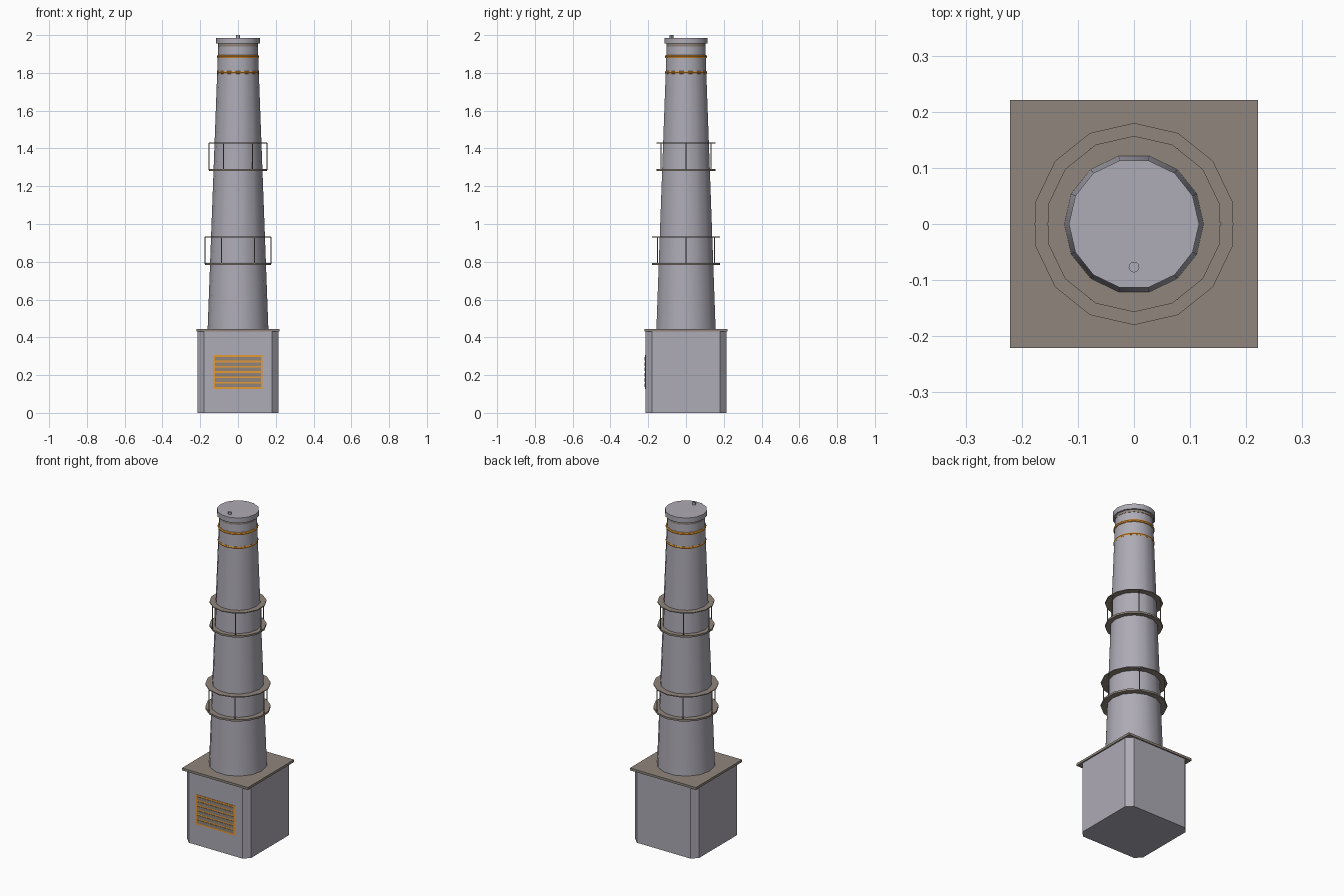
import bpy, bmesh, math

if "Cube" in bpy.data.objects:
    bpy.data.objects.remove(bpy.data.objects["Cube"])

def material(name, rgb):
    m = bpy.data.materials.new(name)
    m.diffuse_color = (*rgb, 1)
    m.use_nodes = True
    m.node_tree.nodes["Principled BSDF"].inputs["Base Color"].default_value = m.diffuse_color
    return m

GREY = material("concrete grey", (0.42, 0.405, 0.46))
BROWN = material("steel brown", (0.275, 0.235, 0.20))
ORANGE = material("warning orange", (0.80, 0.32, 0.035))

def finish(name, bm, mat, smooth=False):
    bmesh.ops.recalc_face_normals(bm, faces=bm.faces[:])
    me = bpy.data.meshes.new(name)
    bm.to_mesh(me)
    bm.free()
    me.materials.append(mat)
    ob = bpy.data.objects.new(name, me)
    bpy.context.collection.objects.link(ob)
    if smooth:
        bpy.ops.object.select_all(action='DESELECT')
        ob.select_set(True)
        bpy.context.view_layer.objects.active = ob
        bpy.ops.object.shade_smooth_by_angle(angle=math.radians(30))
    return ob

def lathe(name, profile, mat, sides=14, start=0.0, at=(0, 0)):
    """Closed round solid from (radius, z) points, bottom to top."""
    bm = bmesh.new()
    rings = []
    for r, z in profile:
        rings.append([bm.verts.new((at[0] + r * math.cos(start + 2 * math.pi * i / sides),
                                    at[1] + r * math.sin(start + 2 * math.pi * i / sides), z))
                      for i in range(sides)])
    for a, b in zip(rings, rings[1:]):
        for i in range(sides):
            j = (i + 1) % sides
            bm.faces.new((a[i], a[j], b[j], b[i]))
    bm.faces.new(rings[0][::-1])
    bm.faces.new(rings[-1])
    return finish(name, bm, mat, True)

def box(name, lo, hi, mat, chamfer=0.0):
    bm = bmesh.new()
    bmesh.ops.create_cube(bm, size=1)
    for v in bm.verts:
        for k in range(3):
            v.co[k] = lo[k] if v.co[k] < 0 else hi[k]
    if chamfer:
        upright = [e for e in bm.edges if abs(e.verts[0].co.z - e.verts[1].co.z) > 0.01]
        bmesh.ops.bevel(bm, geom=upright, offset=chamfer, segments=1, affect='EDGES')
    return finish(name, bm, mat)

def torus(name, major, minor, z, mat, sides=28, section=8):
    bm = bmesh.new()
    rings = []
    for i in range(sides):
        a = 2 * math.pi * i / sides
        ring = []
        for k in range(section):
            b = 2 * math.pi * k / section
            r = major + minor * math.cos(b)
            ring.append(bm.verts.new((r * math.cos(a), r * math.sin(a), z + minor * math.sin(b))))
        rings.append(ring)
    for i in range(sides):
        p, q = rings[i], rings[(i + 1) % sides]
        for k in range(section):
            m = (k + 1) % section
            bm.faces.new((p[k], q[k], q[m], p[m]))
    return finish(name, bm, mat, True)

# Base block with chamfered corners and its cover slab
box("base_block", (-0.214, -0.214, 0), (0.214, 0.214, 0.432), GREY, 0.034)
box("base_slab", (-0.221, -0.221, 0.43), (0.221, 0.221, 0.444), BROWN)

# Tapered shaft, collar, cap and small vent on top
lathe("shaft", [(0.161, 0.44), (0.105, 1.942)], GREY)
lathe("collar", [(0.107, 1.94), (0.107, 1.956)], BROWN)
lathe("cap", [(0.116, 1.955), (0.116, 1.986)], GREY)
lathe("cap_vent", [(0.0095, 1.98), (0.0095, 2.0)], GREY, 12, 0, (0, -0.077))

# Orange warning bands
for i, z in enumerate((1.802, 1.886)):
    torus(f"warning_band_{i + 1}", 0.103, 0.009, z, ORANGE)

# Walkways: floor disc, rail disc and six posts
for n, (z, r, rp) in enumerate(((0.783, 0.180, 0.175), (1.281, 0.157, 0.153))):
    lathe(f"walkway_floor_{n + 1}", [(r, z), (r, z + 0.011)], BROWN, 14, math.pi / 2)
    lathe(f"walkway_rail_{n + 1}", [(r, z + 0.145), (r, z + 0.150)], BROWN, 14, math.pi / 2)
    for k in range(6):
        a = k * math.pi / 3
        lathe(f"walkway_post_{n + 1}_{k + 1}", [(0.003, z + 0.005), (0.003, z + 0.148)],
              BROWN, 6, 0, (rp * math.cos(a), rp * math.sin(a)))

# Front grille: orange plate with brown slats
box("grille_plate", (-0.131, -0.2165, 0.126), (0.131, -0.21, 0.306), ORANGE)
for i in range(6):
    z = 0.146 + i * 0.028
    box(f"grille_slat_{i + 1}", (-0.122, -0.219, z - 0.0095), (0.122, -0.212, z + 0.0095), BROWN)
